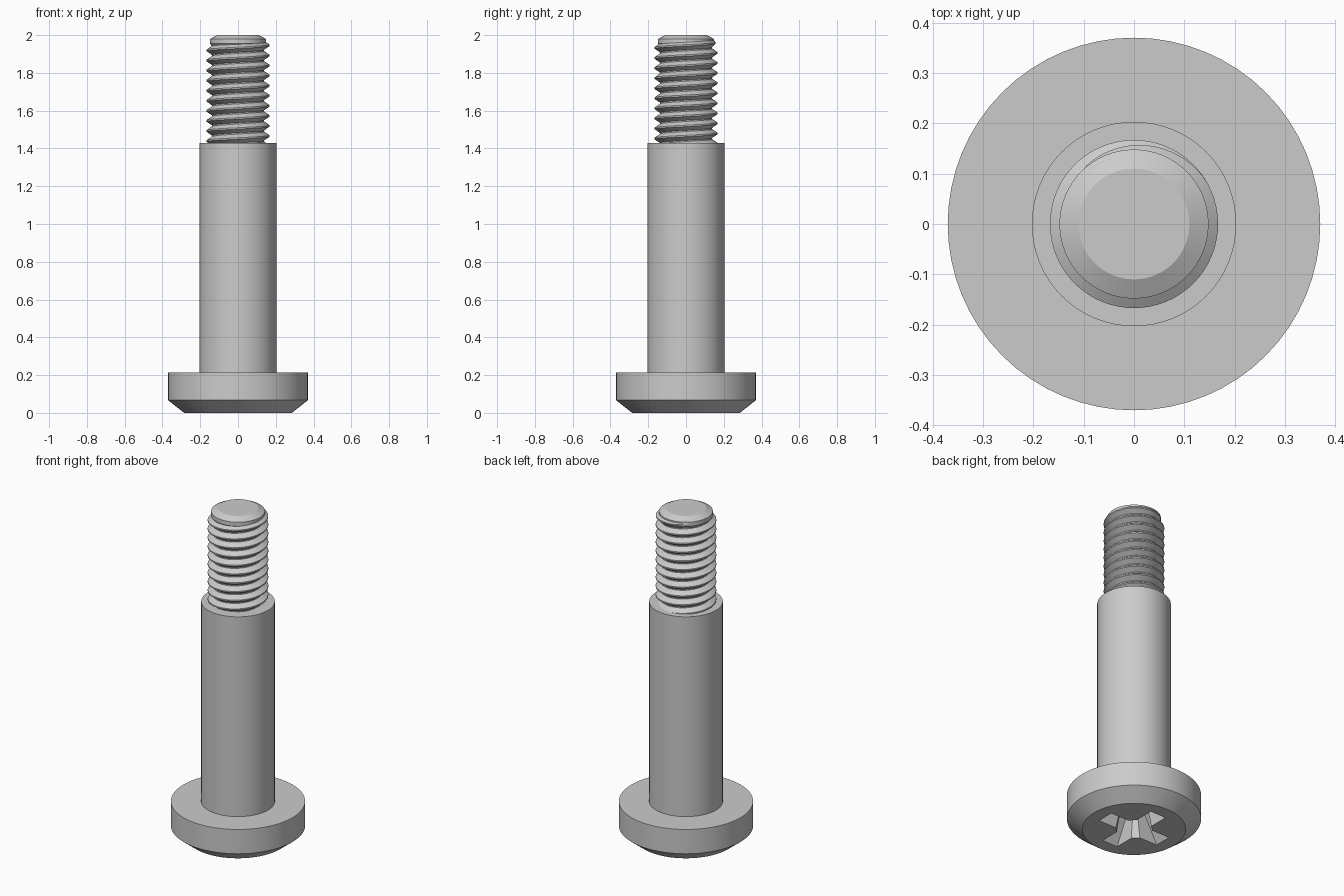
import bpy, bmesh, math
from math import cos, sin, pi

if "Cube" in bpy.data.objects:
    bpy.data.objects.remove(bpy.data.objects["Cube"])

GREY = 0.6
steel = bpy.data.materials.new("steel grey")
steel.diffuse_color = (GREY, GREY, GREY, 1)
steel.use_nodes = True
steel.node_tree.nodes["Principled BSDF"].inputs["Base Color"].default_value = (GREY, GREY, GREY, 1)


def finish(name, bm, smooth=True):
    bmesh.ops.recalc_face_normals(bm, faces=bm.faces)
    mesh = bpy.data.meshes.new(name)
    bm.to_mesh(mesh)
    bm.free()
    mesh.materials.append(steel)
    obj = bpy.data.objects.new(name, mesh)
    bpy.context.collection.objects.link(obj)
    if smooth:
        bpy.ops.object.select_all(action='DESELECT')
        obj.select_set(True)
        bpy.context.view_layer.objects.active = obj
        bpy.ops.object.shade_smooth_by_angle(angle=math.radians(25))
    return obj


def loft(bm, loops):
    """Bridge equal-length closed loops and cap both ends."""
    rings = [[bm.verts.new(p) for p in loop] for loop in loops]
    n = len(rings[0])
    for a, b in zip(rings, rings[1:]):
        for i in range(n):
            j = (i + 1) % n
            bm.faces.new((a[i], a[j], b[j], b[i]))
    bm.faces.new(rings[0][::-1])
    bm.faces.new(rings[-1])


def lathe(name, profile, sides=64):
    bm = bmesh.new()
    loft(bm, [[(r * cos(2 * pi * i / sides), r * sin(2 * pi * i / sides), z)
               for i in range(sides)] for r, z in profile])
    return finish(name, bm)


# Head and plain shoulder in one turned body
body = lathe("head_and_shoulder", [(0.285, 0), (0.37, 0.067), (0.37, 0.215),
                                   (0.203, 0.215), (0.203, 1.43)])

# Threaded core with chamfered tip
lathe("thread_core", [(0.137, 1.4), (0.137, 1.94), (0.148, 1.955),
                      (0.148, 1.98), (0.11, 2.0)])

# Helical thread, fading out near the tip
PITCH, ROOT, CREST, STEPS = 0.0533, 0.138, 0.167, 64
END_ANGLE, END_Z, TURNS = math.radians(130), 1.965, 10.6
bm = bmesh.new()
rows = []
total = int(TURNS * STEPS)
for i in range(total + 1):
    back = (total - i) / STEPS
    a = END_ANGLE - 2 * pi * back
    z = END_Z - PITCH * back
    top = ROOT + (CREST - ROOT) * min(1, 0.4 + back * 2.2)
    section = [(ROOT, -0.44), (top, -0.07), (top, 0.07), (ROOT, 0.44)]
    rows.append([bm.verts.new((r * cos(a), r * sin(a), z + PITCH * h))
                 for r, h in section])
for p, q in zip(rows, rows[1:]):
    for k in range(4):
        m = (k + 1) % 4
        bm.faces.new((p[k], p[m], q[m], q[k]))
bm.faces.new(rows[0])
bm.faces.new(rows[-1][::-1])
finish("thread", bm)


# Tapered cross recess in the underside of the head
def cross(reach, half, corner, z):
    arm = [(reach, -half), (reach, half), (corner, half), (half, corner)]
    pts = []
    for k in range(4):
        c, s = cos(k * pi / 2), sin(k * pi / 2)
        pts += [(x * c - y * s, x * s + y * c, z) for x, y in arm]
    return pts


bm = bmesh.new()
loft(bm, [cross(0.22, 0.054, 0.09, -0.02), cross(0.1, 0.04, 0.055, 0.17),
          cross(0.03, 0.012, 0.016, 0.2)])
cutter = finish("recess_cutter", bm, smooth=False)
cutter.hide_render = True
cutter.hide_viewport = True
cut = body.modifiers.new("cross_recess", 'BOOLEAN')
cut.operation = 'DIFFERENCE'
cut.solver = 'EXACT'
cut.object = cutter
